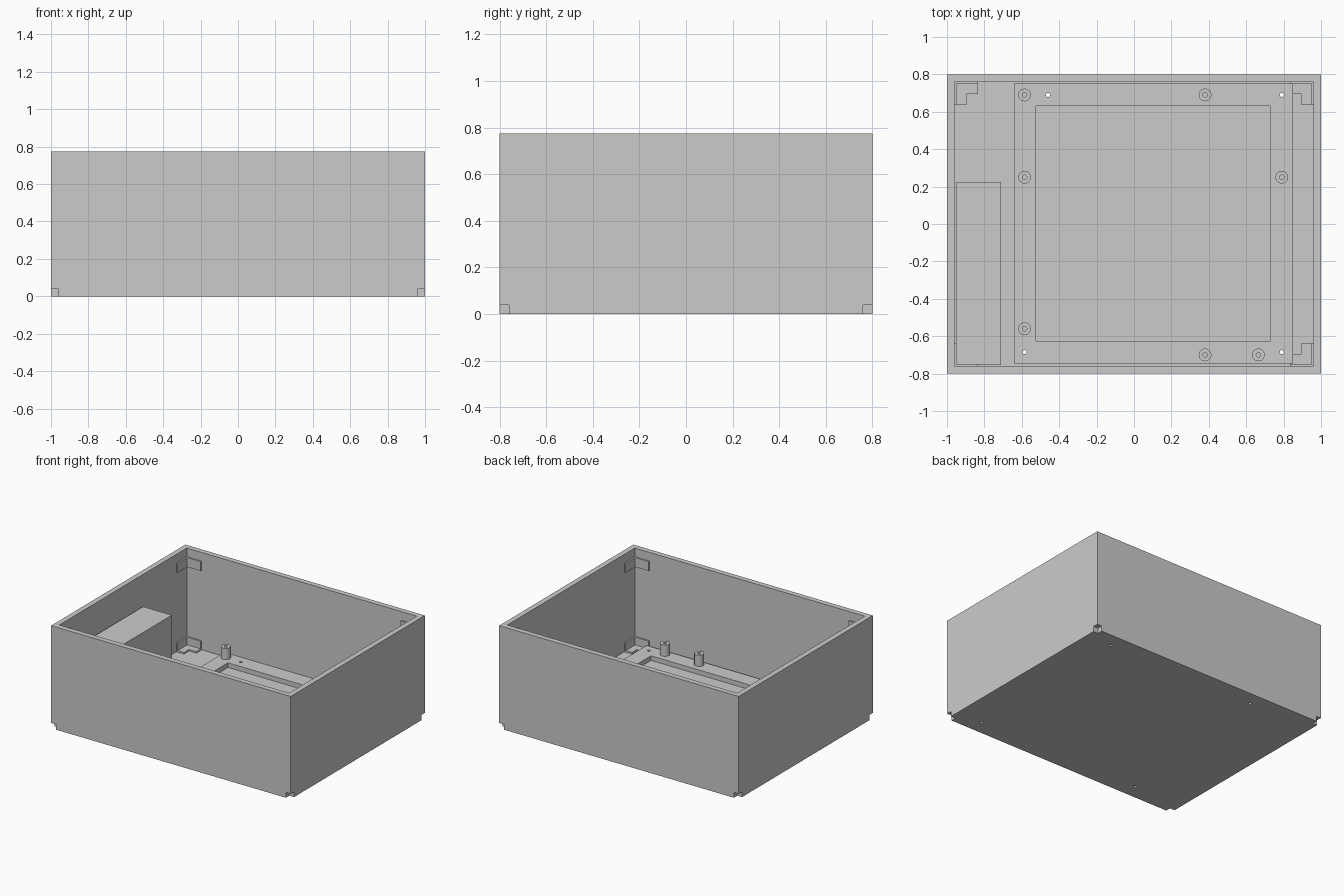
import bpy, bmesh
from mathutils import Matrix, Vector

if "Cube" in bpy.data.objects:
    bpy.data.objects.remove(bpy.data.objects["Cube"])

T, TOP = 0.04, 0.775          # sheet thickness, box height
X, Y = 1.0, 0.8               # outer half sizes

grey = bpy.data.materials.new("plain grey")
grey.diffuse_color = (0.6, 0.6, 0.6, 1)
grey.use_nodes = True
grey.node_tree.nodes["Principled BSDF"].inputs["Base Color"].default_value = grey.diffuse_color


def finish(bm, name):
    bmesh.ops.recalc_face_normals(bm, faces=bm.faces)
    me = bpy.data.meshes.new(name)
    bm.to_mesh(me)
    bm.free()
    me.materials.append(grey)
    ob = bpy.data.objects.new(name, me)
    bpy.context.collection.objects.link(ob)
    return ob


def add_box(bm, x0, x1, y0, y1, z0, z1):
    m = Matrix.Translation(((x0 + x1) / 2, (y0 + y1) / 2, (z0 + z1) / 2)) \
        @ Matrix.Diagonal((abs(x1 - x0), abs(y1 - y0), abs(z1 - z0), 1))
    bmesh.ops.create_cube(bm, size=1, matrix=m)


def box(name, *d):
    bm = bmesh.new()
    add_box(bm, *d)
    return finish(bm, name)


def sheet(name, pts, place, direction):
    """Extrude an outline; place maps (u, v) to a 3D point."""
    bm = bmesh.new()
    f = bm.faces.new([bm.verts.new(place(u, v)) for u, v in pts])
    r = bmesh.ops.extrude_face_region(bm, geom=[f])
    vs = [g for g in r["geom"] if isinstance(g, bmesh.types.BMVert)]
    bmesh.ops.translate(bm, verts=vs, vec=Vector(direction) * T)
    return finish(bm, name)


def fingers(spans, outer, inner):
    """Points of an edge which runs at 'inner' and steps to 'outer' on spans."""
    pts = []
    for a, b in spans:
        pts += [(a, inner), (a, outer), (b, outer), (b, inner)]
    return pts


# Floor sheet with finger tabs on the front and left edges
front_tabs = [(-0.66, -0.35), (-0.05, 0.26), (0.57, 0.96)]
left_tabs = [(-0.53, -0.27), (-0.01, 0.25), (0.50, 0.76)]
xi, yi = X - T, Y - T
outline = [(-xi, -yi)] + fingers(front_tabs[:2], -Y, -yi)
outline += [(0.57, -yi), (0.57, -Y), (xi, -Y), (xi, yi)]
outline += [(-X, yi), (-X, 0.50), (-xi, 0.50)]
for a, b in reversed(left_tabs[:2]):
    outline += [(-xi, b), (-X, b), (-X, a), (-xi, a)]
floor = sheet("floor", outline, lambda u, v: (u, v, 0), (0, 0, 1))

# Front wall, notched for the floor tabs, with a finger at the right corner
pts = [(-X, TOP), (-X, T), (-xi, T), (-xi, 0), (-0.66, 0), (-0.66, T), (-0.35, T),
       (-0.35, 0), (-0.05, 0), (-0.05, T), (0.26, T), (0.26, 0), (0.57, 0), (0.57, T),
       (X, T), (X, 0.405), (xi, 0.405), (xi, TOP)]
sheet("front_wall", pts, lambda u, v: (u, -Y, v), (0, 1, 0))

# Back wall
pts = [(-X, TOP), (-X, T), (-xi, T), (-xi, 0), (xi, 0), (xi, T), (X, T), (X, TOP)]
sheet("back_wall", pts, lambda u, v: (u, yi, v), (0, 1, 0))

# Left wall, notched for the floor tabs
pts = [(-yi, TOP), (-yi, 0), (-0.53, 0), (-0.53, T), (-0.27, T), (-0.27, 0),
       (-0.01, 0), (-0.01, T), (0.25, T), (0.25, 0), (0.50, 0), (0.50, T), (yi, T), (yi, TOP)]
sheet("left_wall", pts, lambda u, v: (-X, u, v), (1, 0, 0))

# Right wall with its upper corner finger
pts = [(-Y, TOP), (-Y, 0.405), (-yi, 0.405), (-yi, 0), (yi, 0), (yi, TOP)]
sheet("right_wall", pts, lambda u, v: (xi, u, v), (1, 0, 0))

# Raised mounting plate with a large window
PZ = 0.075
plate = box("mounting_plate", -0.64, 0.85, -0.745, 0.755, T, PZ)
window = box("window_cutter", -0.525, 0.73, -0.625, 0.63, T - 0.01, PZ + 0.05)

# Screw holes through plate and floor
bm = bmesh.new()
for x, y in [(-0.46, 0.69), (0.79, 0.69), (-0.585, -0.685), (0.79, -0.685)]:
    bmesh.ops.create_cone(bm, cap_ends=True, segments=16, radius1=0.011, radius2=0.011,
                          depth=0.4, matrix=Matrix.Translation((x, y, 0.05)))
holes = finish(bm, "hole_cutter")
for target, cutter in [(plate, window), (plate, holes), (floor, holes)]:
    mod = target.modifiers.new("cut", "BOOLEAN")
    mod.operation, mod.object, mod.solver = "DIFFERENCE", cutter, "EXACT"
for c in (window, holes):
    c.hide_render = True
    c.display_type = "WIRE"

# Hollow standoffs, each spun from a small profile
profile = [(0.034, PZ), (0.034, 0.16), (0.012, 0.16), (0.012, PZ + 0.01), (0, PZ + 0.01)]
for i, (x, y) in enumerate([(-0.585, 0.69), (0.38, 0.69), (-0.585, 0.25), (0.79, 0.25),
                            (-0.585, -0.56), (0.38, -0.70), (0.665, -0.70)]):
    bm = bmesh.new()
    vs = [bm.verts.new((x + r, y, z)) for r, z in profile]
    es = [bm.edges.new(p) for p in zip(vs, vs[1:])]
    bmesh.ops.spin(bm, geom=vs + es, cent=(x, y, 0), axis=(0, 0, 1),
                   angle=6.283185307, steps=24, use_duplicate=False)
    bmesh.ops.remove_doubles(bm, verts=bm.verts, dist=0.0005)
    ob = finish(bm, f"standoff_{i + 1}")
    bpy.context.view_layer.objects.active = ob
    ob.select_set(True)
    bpy.ops.object.shade_smooth_by_angle()
    ob.select_set(False)

# Power supply block
box("power_supply", -0.95, -0.71, -0.755, 0.225, T, 0.54)

# Angle brackets in the corners: floor ones have a foot, upper ones hang on the walls
L, W, H, P = 0.125, 0.065, 0.07, 0.012
for sx in (-1, 1):
    for sy in (-1, 1):
        cx, cy = sx * xi, sy * yi
        for level, z in (("lower", T), ("upper", 0.64)):
            bm = bmesh.new()
            add_box(bm, cx, cx - sx * L, cy, cy - sy * P, z, z + H)
            add_box(bm, cx, cx - sx * P, cy, cy - sy * L, z, z + H)
            if level == "lower":
                add_box(bm, cx, cx - sx * L, cy, cy - sy * W, z, z + P)
                add_box(bm, cx, cx - sx * W, cy, cy - sy * L, z, z + P)
            side = ("left" if sx < 0 else "right") + ("_front" if sy < 0 else "_back")
            finish(bm, f"{level}_bracket_{side}")
